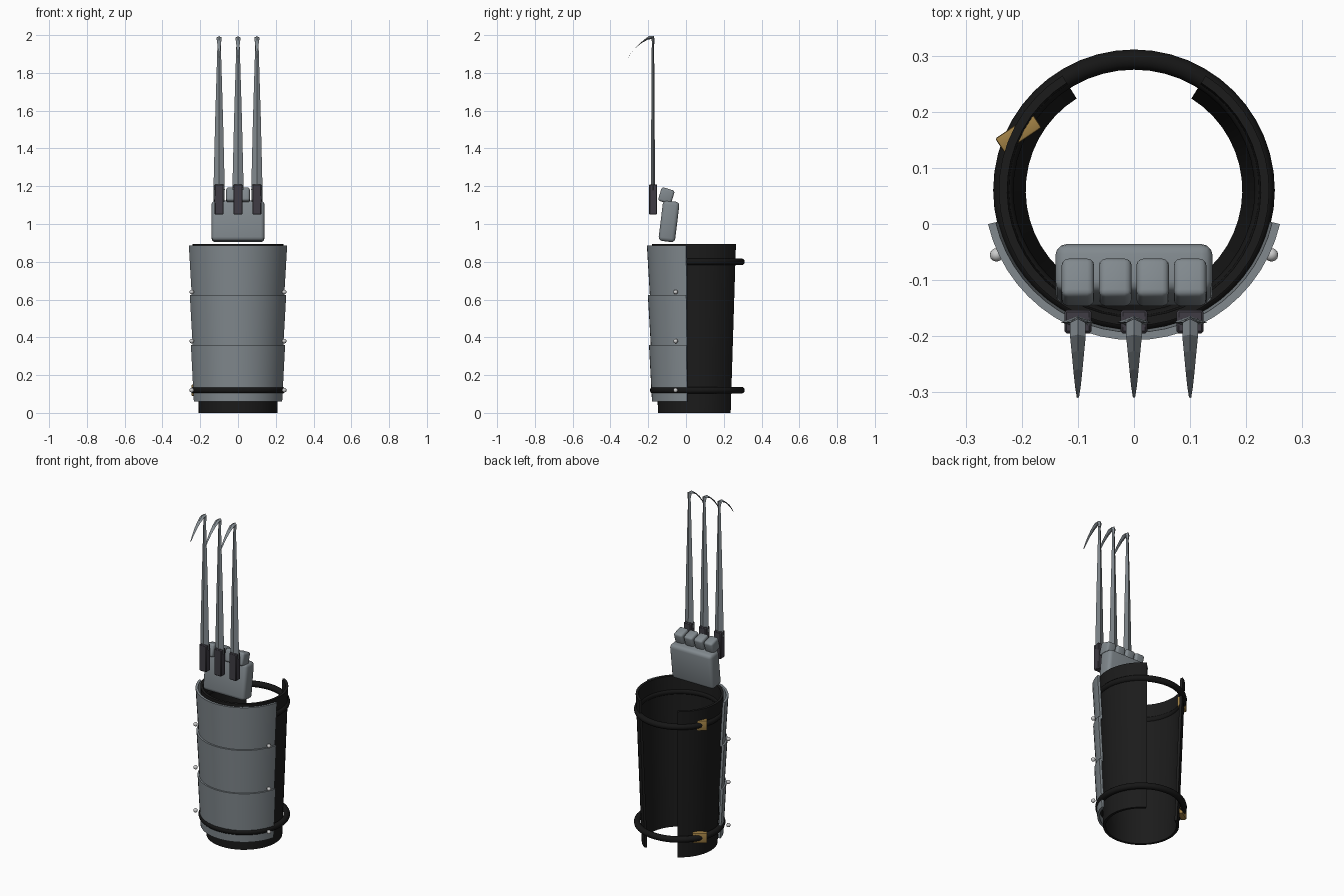
import bpy, bmesh, math
from mathutils import Vector, Matrix

if "Cube" in bpy.data.objects:
    bpy.data.objects.remove(bpy.data.objects["Cube"])

CY = 0.06  # y of the sleeve axis


def mat(name, rgb):
    m = bpy.data.materials.new(name)
    m.diffuse_color = (*rgb, 1)
    m.use_nodes = True
    m.node_tree.nodes["Principled BSDF"].inputs["Base Color"].default_value = m.diffuse_color
    return m


STEEL = mat("steel", (0.22, 0.25, 0.27))
LEATHER = mat("black leather", (0.011, 0.011, 0.011))
STRAP = mat("strap black", (0.008, 0.008, 0.008))
DARK = mat("dark metal", (0.05, 0.046, 0.058))
BRASS = mat("brass", (0.36, 0.22, 0.06))
SILVER = mat("rivet silver", (0.6, 0.6, 0.6))


def finish(name, bm, material, smooth=None):
    bmesh.ops.recalc_face_normals(bm, faces=bm.faces)
    me = bpy.data.meshes.new(name)
    bm.to_mesh(me)
    bm.free()
    me.materials.append(material)
    ob = bpy.data.objects.new(name, me)
    bpy.context.collection.objects.link(ob)
    if smooth:
        bpy.context.view_layer.objects.active = ob
        ob.select_set(True)
        bpy.ops.object.shade_smooth_by_angle(angle=math.radians(smooth))
        ob.select_set(False)
    return ob


def loft(bm, rings, closed=False):
    """Skin a list of point loops, capping the ends unless closed."""
    vs = [[bm.verts.new(p) for p in r] for r in rings]
    n = len(vs[0])
    pairs = list(zip(vs, vs[1:])) + ([(vs[-1], vs[0])] if closed else [])
    for a, b in pairs:
        for i in range(n):
            bm.faces.new((a[i], a[(i + 1) % n], b[(i + 1) % n], b[i]))
    if not closed:
        bm.faces.new(vs[0])
        bm.faces.new(vs[-1])


def shell(name, a0, a1, z0, z1, r0, r1, t, material, steps):
    """Curved tapered plate around the sleeve axis."""
    prof = [(r0, z0), (r1, z1), (r1 - t, z1), (r0 - t, z0)]
    bm = bmesh.new()
    rings = []
    for k in range(steps + 1):
        a = math.radians(a0 + (a1 - a0) * k / steps)
        rings.append([(r * math.cos(a), CY + r * math.sin(a), z) for r, z in prof])
    loft(bm, rings)
    return finish(name, bm, material, 30)


def box(name, center, size, material, rx=0, rz=0, bevel=0.0, segs=3):
    bm = bmesh.new()
    bmesh.ops.create_cube(bm, size=1, matrix=Matrix.Diagonal((*size, 1)))
    if bevel:
        bmesh.ops.bevel(bm, geom=bm.edges[:], offset=bevel, segments=segs,
                        profile=0.5, affect='EDGES')
    bm.transform(Matrix.Translation(center) @ Matrix.Rotation(math.radians(rz), 4, 'Z')
                 @ Matrix.Rotation(math.radians(rx), 4, 'X'))
    return finish(name, bm, material, 40 if bevel else None)


# Forearm sleeve, open at the back
shell("sleeve", 122, 418, 0.0, 0.895, 0.208, 0.241, 0.015, LEATHER, 40)

# Three overlapping armour plates with rivets
plates = [(0.06, 0.36, 0.240, 0.256), (0.35, 0.625, 0.246, 0.262), (0.615, 0.885, 0.251, 0.267)]
for i, (z0, z1, r0, r1) in enumerate(plates):
    shell(f"arm_plate_{i + 1}", 193, 347, z0, z1, r0, r1, 0.014, STEEL, 24)
    for s in (-1, 1):
        bm = bmesh.new()
        bmesh.ops.create_uvsphere(bm, u_segments=12, v_segments=8, radius=0.012,
                                  matrix=Matrix.Translation((s * 0.245, -0.055, 0.12 + 0.26 * i)))
        finish(f"rivet_{i + 1}_{'left' if s < 0 else 'right'}", bm, SILVER, 60)

# Round straps with buckles
for label, z in (("lower", 0.12), ("upper", 0.80)):
    bm = bmesh.new()
    rings = []
    for k in range(48):
        a = 2 * math.pi * k / 48
        ring = []
        for j in range(12):
            b = 2 * math.pi * j / 12
            r = 0.233 + 0.018 * math.cos(b)
            ring.append((r * math.cos(a), CY + r * math.sin(a), z + 0.018 * math.sin(b)))
        rings.append(ring)
    loft(bm, rings, closed=True)
    finish(f"{label}_strap", bm, STRAP, 60)
    box(f"{label}_buckle", (-0.206, 0.162, z), (0.08, 0.03, 0.06), BRASS, rz=34,
        bevel=0.004, segs=2)

# Hand block and finger blocks
box("hand_plate", (0, -0.09, 1.014), (0.28, 0.088, 0.215), STEEL, rx=-7, bevel=0.02)
for i in range(4):
    box(f"finger_{i + 1}", (-0.1 + i * 0.2 / 3, -0.104, 1.15), (0.058, 0.072, 0.075),
        STEEL, rx=-17, bevel=0.012)


def diamond(x, y, z, w, t, n):
    """Four-sided section: half width w in x, half thickness t along n in the yz plane."""
    c, d = Vector((x, y, z)), Vector((0, *n)).normalized() * t
    e = Vector((w, 0, 0))
    return [c + e, c + d, c - e, c - d]


# Three claws: mount, ridged blade and hooked tip
hook = [(-0.172, 1.955, 0.010, 0.007), (-0.176, 1.987, 0.014, 0.010),
        (-0.200, 1.985, 0.014, 0.010), (-0.230, 1.966, 0.011, 0.008),
        (-0.262, 1.938, 0.008, 0.005), (-0.290, 1.905, 0.005, 0.003),
        (-0.309, 1.878, 0.002, 0.001)]
normals = [(-1, 0), (1, 1), (0.3, 1), (0.6, 1), (0.8, 1), (1, 1), (1, 0.8)]
normals[0] = (1, 0)
for label, x in (("left", -0.1), ("middle", 0.0), ("right", 0.1)):
    box(f"{label}_claw_mount", (x, -0.174, 1.13), (0.048, 0.042, 0.16), DARK, bevel=0.004, segs=1)
    bm = bmesh.new()
    loft(bm, [diamond(x, -0.175, z, w, t, (1, 0)) for z, w, t in
              ((1.18, 0.030, 0.011), (1.55, 0.021, 0.009), (1.98, 0.008, 0.006))])
    finish(f"{label}_claw_blade", bm, STEEL)
    bm = bmesh.new()
    loft(bm, [diamond(x, y, z, w, t, n) for (y, z, w, t), n in zip(hook, normals)])
    finish(f"{label}_claw_hook", bm, STEEL)
